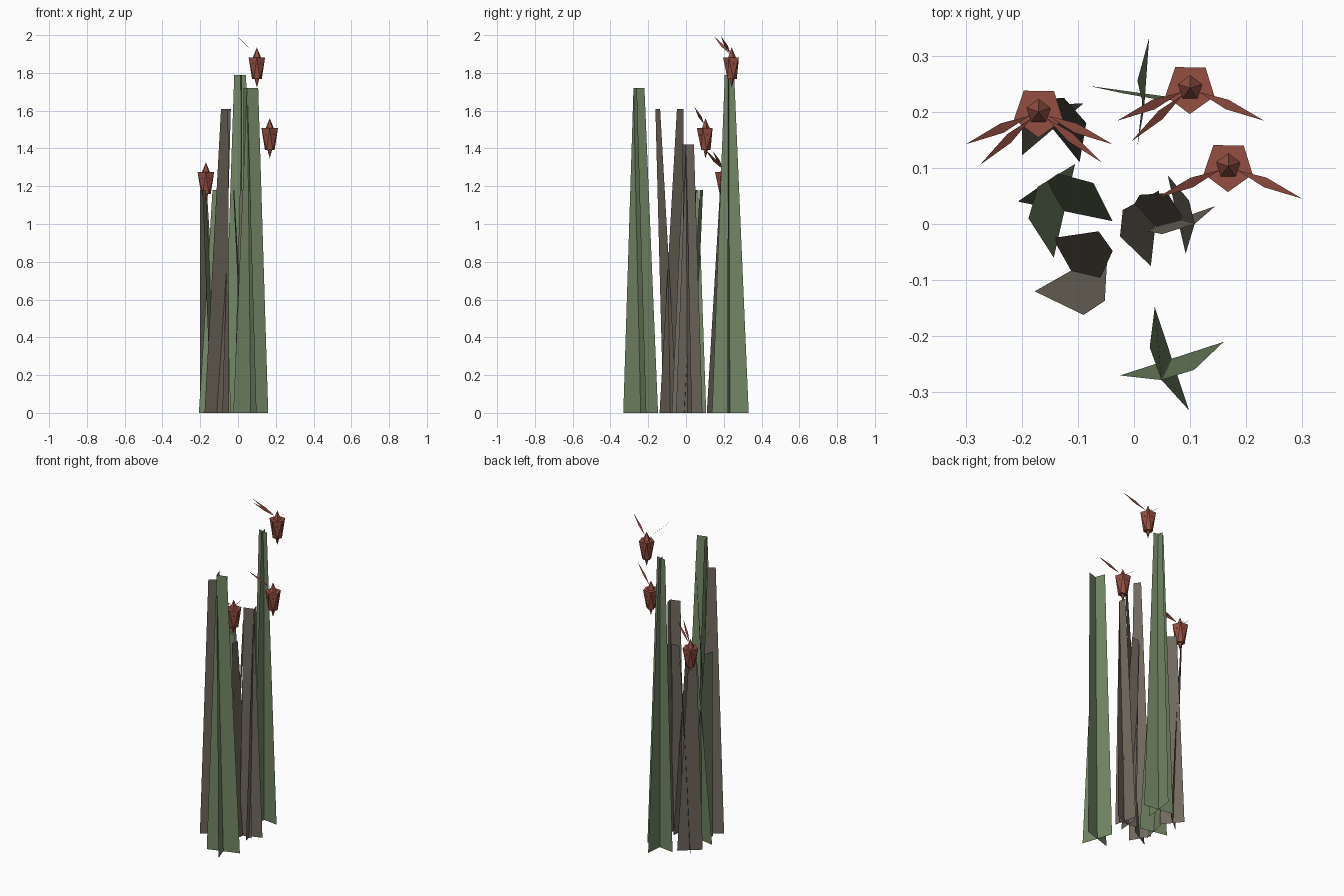
import bpy, math
from mathutils import Vector

if "Cube" in bpy.data.objects:
    bpy.data.objects.remove(bpy.data.objects["Cube"])


def material(name, rgb):
    m = bpy.data.materials.new(name)
    m.diffuse_color = (*rgb, 1)
    m.use_nodes = True
    m.node_tree.nodes["Principled BSDF"].inputs["Base Color"].default_value = m.diffuse_color
    return m


GREEN = material("leaf_green", (0.17, 0.24, 0.13))
BROWN = material("dry_brown", (0.16, 0.14, 0.11))
RED = material("bud_red", (0.30, 0.08, 0.055))


def make(name, verts, faces, mat):
    me = bpy.data.meshes.new(name)
    me.from_pydata([tuple(v) for v in verts], [], faces)
    me.materials.append(mat)
    ob = bpy.data.objects.new(name, me)
    bpy.context.collection.objects.link(ob)


# Stalks: two crossed tapering blades, each (bottom a, bottom b, top b, top a)
def stalk(name, mat, height, *blades):
    verts, faces = [], []
    for a, b, tb, ta in blades:
        n = len(verts)
        verts += [(*a, 0), (*b, 0), (*tb, height), (*ta, height)]
        faces.append((n, n + 1, n + 2, n + 3))
    make(name, verts, faces, mat)


stalk("front_green_stalk", GREEN, 1.72,
      ((-.025, -.27), (.16, -.21), (.107, -.26), (.048, -.278)),
      ((.037, -.148), (.098, -.332), (.049, -.278), (.028, -.22)))
stalk("back_green_stalk", GREEN, 1.79,
      ((-.08, .246), (.11, .22), (.042, .222), (-.02, .233)),
      ((.027, .332), (.006, .138), (.018, .205), (.006, .255)))
stalk("left_green_stalk", GREEN, 1.18,
      ((-.143, -.06), (-.105, .107), (-.172, .066), (-.188, .01)),
      ((-.207, .04), (-.038, .005), (-.072, .073), (-.135, .09)))
stalk("front_brown_stalk", BROWN, 1.61,
      ((-.177, -.12), (-.047, -.046), (-.052, -.137), (-.09, -.162)),
      ((-.145, -.025), (-.08, -.14), (-.038, -.048), (-.063, -.013)))
stalk("middle_brown_stalk", BROWN, 1.18,
      ((.03, -.075), (.045, .06), (-.02, .025), (-.025, -.022)),
      ((-.02, .0), (.1, -.01), (.06, .055), (.01, .052)))
stalk("right_brown_stalk", BROWN, 1.42,
      ((.02, -.012), (.145, .032), (.108, .0), (.05, -.018)),
      ((.06, .087), (.092, -.053), (.108, .0), (.098, .042)))
stalk("back_brown_stalk", BROWN, 1.18,
      ((-.2, .122), (-.09, .215), (-.165, .212), (-.2, .18)),
      ((-.097, .11), (-.185, .22), (-.125, .225), (-.085, .18)))


# Buds: twisted cup with a pointed core through it
def ring(c, r, z, n, turn):
    return [c + Vector((r * math.cos(turn + i * math.tau / n),
                        r * math.sin(turn + i * math.tau / n), z)) for i in range(n)]


def bud(name, centre):
    c, n = Vector(centre), 5
    v = ring(c, .027, -.062, n, .3) + ring(c, .046, .052, n, .3 + math.pi / n)
    f = [tuple(range(n))[::-1], tuple(range(n, 2 * n))]
    for i in range(n):
        j = (i + 1) % n
        f += [(i, j, n + i), (j, n + j, n + i)]
    make(name + "_cup", v, f, RED)
    v = ring(c, .036, .02, n, .3) + [c + Vector((0, 0, .105)), c - Vector((0, 0, .108))]
    f = []
    for i in range(n):
        j = (i + 1) % n
        f += [(i, j, n), (j, i, n + 1)]
    make(name + "_core", v, f, RED)


# Bracts: slim kite-shaped leaves rising forward from a bud
def bracts(name, centre, tips):
    c = Vector(centre)
    verts, faces = [], []
    for tip in tips:
        d = Vector((*tip, .165)) - Vector((0, 0, .06))
        start = c + Vector((0, 0, .06)) + d * .12
        side = d.cross(Vector((0, 1, 0))).cross(d).normalized() * .009
        end, mid = c + Vector((*tip, .165)), c + Vector((0, 0, .06)) + d * .5
        k = len(verts)
        verts += [start, mid + side, end, mid - side]
        faces.append((k, k + 1, k + 2, k + 3))
    make(name, verts, faces, RED)


LEFT_A, LEFT_B = (-.13, -.058), (-.105, -.095)
RIGHT_A, RIGHT_B = (.132, -.058), (.112, -.09)
for name, pos, tips in (
        ("low_bud", (-.17, .2, 1.235 - .013), (LEFT_A, LEFT_B, RIGHT_A, RIGHT_B)),
        ("high_bud", (.1, .242, 1.83), (LEFT_A, LEFT_B, RIGHT_A)),
        ("right_bud", (.168, .103, 1.455), (LEFT_A, RIGHT_A))):
    bud(name, pos)
    bracts(name + "_bracts", pos, tips)
